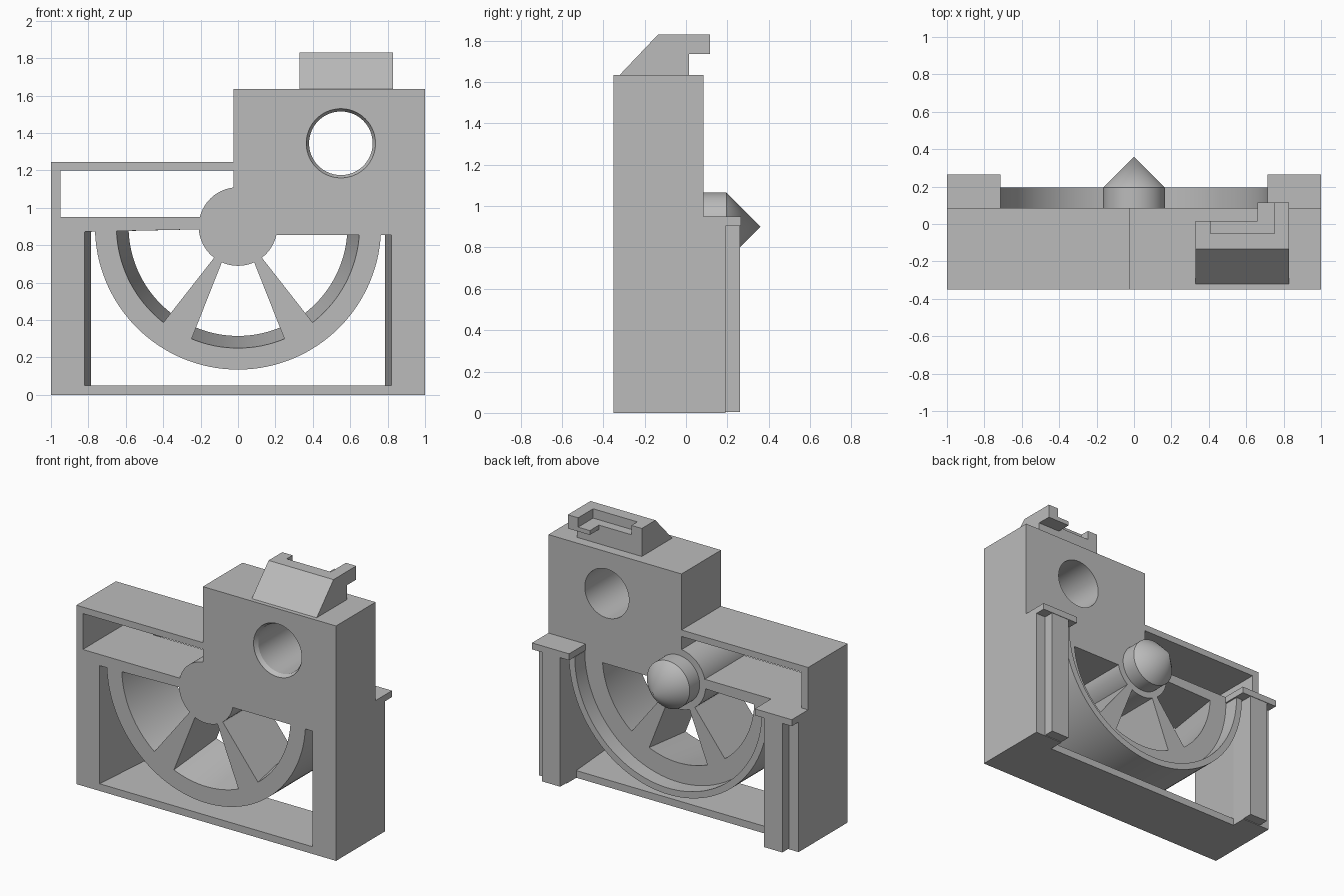
import bpy, bmesh, math
from mathutils import Vector

if "Cube" in bpy.data.objects:
    bpy.data.objects.remove(bpy.data.objects["Cube"])

grey = bpy.data.materials.new("plain_grey")
grey.use_nodes = True
grey.diffuse_color = (0.5, 0.5, 0.5, 1)
grey.node_tree.nodes["Principled BSDF"].inputs["Base Color"].default_value = (0.5, 0.5, 0.5, 1)

FRONT, BACK = -0.35, 0.085
AXLE_Z = 0.9


def finish(name, bm):
    bmesh.ops.remove_doubles(bm, verts=bm.verts, dist=1e-5)
    bmesh.ops.recalc_face_normals(bm, faces=bm.faces)
    mesh = bpy.data.meshes.new(name)
    bm.to_mesh(mesh)
    bm.free()
    mesh.materials.append(grey)
    obj = bpy.data.objects.new(name, mesh)
    bpy.context.collection.objects.link(obj)
    return obj


def prism(name, outline, lo, hi, along="y"):
    """Extrude an (x, z) outline along y, or a (y, z) outline along x."""
    place = (lambda a, b, d: (a, d, b)) if along == "y" else (lambda a, b, d: (d, a, b))
    bm = bmesh.new()
    face = bm.faces.new([bm.verts.new(place(a, b, lo)) for a, b in outline])
    grown = bmesh.ops.extrude_face_region(bm, geom=[face])["geom"]
    shift = Vector(place(0, 0, hi - lo))
    bmesh.ops.translate(bm, vec=shift, verts=[g for g in grown if isinstance(g, bmesh.types.BMVert)])
    return finish(name, bm)


def box(name, x0, x1, y0, y1, z0, z1):
    return prism(name, [(x0, z0), (x1, z0), (x1, z1), (x0, z1)], y0, y1)


def lathe(name, profile, cx, cz, start=0, sweep=math.tau, steps=96):
    """Turn a closed (radius, y) profile about an axis parallel to y."""
    bm = bmesh.new()
    rings = []
    for i in range(steps + 1):
        a = start + sweep * i / steps
        rings.append([bm.verts.new((cx + r * math.cos(a), y, cz + r * math.sin(a))) for r, y in profile])
    n = len(profile)
    for r0, r1 in zip(rings, rings[1:]):
        for j in range(n):
            k = (j + 1) % n
            if profile[j][0] or profile[k][0]:
                bm.faces.new((r0[j], r0[k], r1[k], r1[j]))
    if sweep < math.tau:
        bm.faces.new(rings[0])
        bm.faces.new(rings[-1])
    # Collapse the poles and drop the flattened faces
    bmesh.ops.remove_doubles(bm, verts=bm.verts, dist=1e-5)
    bmesh.ops.dissolve_degenerate(bm, edges=bm.edges, dist=1e-6)
    return finish(name, bm)


def cut(obj, *cutters):
    for c in cutters:
        mod = obj.modifiers.new("cut", "BOOLEAN")
        mod.operation, mod.solver, mod.object = "DIFFERENCE", "EXACT", c
    graph = bpy.context.evaluated_depsgraph_get()
    mesh = bpy.data.meshes.new_from_object(obj.evaluated_get(graph))
    obj.modifiers.clear()
    obj.data = mesh
    for c in cutters:
        bpy.data.objects.remove(c)


def smooth(*objs):
    bpy.ops.object.select_all(action="DESELECT")
    for o in objs:
        o.select_set(True)
    bpy.context.view_layer.objects.active = objs[0]
    bpy.ops.object.shade_smooth_by_angle(angle=math.radians(30))


# Stepped housing with slot, bore and drafted lower opening
housing = prism("housing", [(-1, 0), (1, 0), (1, 1.635), (-0.025, 1.635), (-0.025, 1.245), (-1, 1.245)],
                FRONT, BACK)
opening = prism("opening_cutter", [(-0.82, 0.05), (0.82, 0.05), (0.82, 0.855), (0.1, 0.855),
                                   (0.1, 0.885), (-0.21, 0.885), (-0.82, 0.872)], FRONT, BACK)
for v in opening.data.vertices:
    # Draft on the side walls, with a small overshoot at each end
    back = v.co.y > 0
    if abs(v.co.x) > 0.5:
        v.co.x = math.copysign(0.785 if back else 0.82, v.co.x)
    v.co.y += 0.002 if back else -0.002
bore = lathe("bore_cutter", [(0, -0.4), (0.185, -0.4), (0.185, -0.345), (0.17, -0.32), (0.17, 0.2), (0, 0.2)],
             0.55, 1.345)
cut(housing, opening, bore, box("slot_cutter", -0.95, -0.025, -0.5, 0.5, 0.95, 1.2))

# Half wheel: drafted rim with a raised lip at the back
rim = lathe("wheel_rim", [(0.765, FRONT), (0.765, 0.195), (0.72, 0.195), (0.72, BACK),
                          (0.585, BACK), (0.65, FRONT)], 0, AXLE_Z, math.pi, math.pi, 64)

# Hub with pointed axle end
hub = lathe("hub", [(0, FRONT), (0.21, FRONT), (0.21, BACK), (0.165, BACK), (0.165, 0.195), (0, 0.36)], 0, AXLE_Z)
smooth(housing, rim, hub)

for side, label in ((1, "left"), (-1, "right")):
    # Spokes
    spoke = [(0.08, 0.8), (0.134, 0.725), (0.42, 0.36), (0.26, 0.27), (0.088, 0.705), (0.05, 0.8)]
    prism(label + "_spoke", [(side * x, z) for x, z in spoke], FRONT, BACK)

    # Rear flange, guide rail and cap
    for part, x0, x1, y0, y1, z0, z1 in (
            ("flange", 0.785, 1, BACK, 0.19, 0, 0.905),
            ("rail", 0.785, 0.925, 0.19, 0.262, 0.005, 0.905),
            ("cap", 0.715, 1, BACK, 0.265, 0.905, 0.95)):
        a, b = sorted((side * x0, side * x1))
        box(f"{label}_{part}", a, b, y0, y1, z0, z1)

# Top catch with sloped front, overhanging arm and recess
catch = prism("top_catch", [(-0.32, 1.635), (-0.135, 1.83), (0.115, 1.83), (0.115, 1.735),
                            (0.015, 1.735), (0.015, 1.635)], 0.33, 0.83, "x")
cut(catch,
    box("arm_cutter", 0.3, 0.66, 0.015, 0.2, 1.6, 1.9),
    box("recess_cutter", 0.41, 0.75, -0.05, 0.2, 1.765, 1.9))
